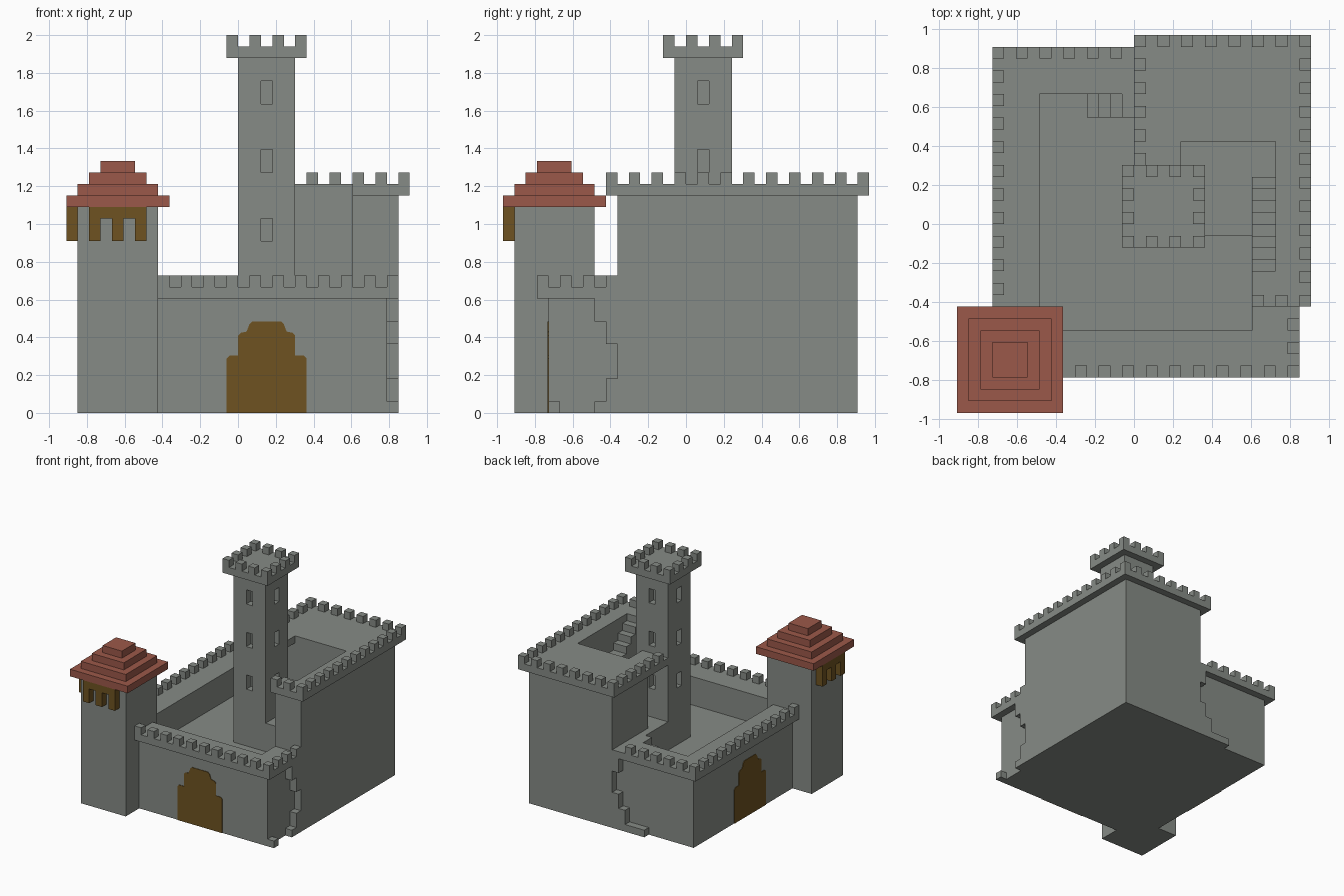
import bpy, bmesh
from mathutils import Matrix, Vector

if "Cube" in bpy.data.objects:
    bpy.data.objects.remove(bpy.data.objects["Cube"], do_unlink=True)

U = 2 / 33  # one block


def pt(i, j, k):
    return Vector(((i - 15) * U, (j - 16) * U, k * U))


def material(name, rgb):
    m = bpy.data.materials.new(name)
    m.use_nodes = True
    m.diffuse_color = (*rgb, 1)
    bsdf = m.node_tree.nodes["Principled BSDF"]
    bsdf.inputs["Base Color"].default_value = (*rgb, 1)
    bsdf.inputs["Roughness"].default_value = 0.9
    return m


STONE = material("grey stone", (0.24, 0.258, 0.236))
TILE = material("red roof tile", (0.33, 0.098, 0.067))
WOOD = material("brown wood", (0.158, 0.086, 0.015))


def finish(name, bm, mat):
    me = bpy.data.meshes.new(name)
    bm.to_mesh(me)
    bm.free()
    me.materials.append(mat)
    ob = bpy.data.objects.new(name, me)
    bpy.context.collection.objects.link(ob)
    return ob


def blocks(name, boxes, mat=STONE):
    """Object made of boxes (i0, i1, j0, j1, k0, k1) in block units."""
    bm = bmesh.new()
    for i0, i1, j0, j1, k0, k1 in boxes:
        a, b = pt(i0, j0, k0), pt(i1, j1, k1)
        bmesh.ops.create_cube(bm, size=1, matrix=Matrix.Translation((a + b) / 2)
                              @ Matrix.Diagonal((*(b - a), 1)))
    return finish(name, bm, mat)


def merlons(name, cells, k):
    blocks(name, [(i, i + 1, j, j + 1, k, k + 1) for i, j in sorted(set(cells))])


# Courtyard: raised floor, walls with walkways, and the platform by the hall
blocks("courtyard_floor", [(7, 25, 7, 27, 0, 7)])
blocks("courtyard_walls", [
    (4, 28, 4, 7, 0, 11),
    (4, 7, 7, 27, 0, 11),
    (4, 16, 27, 30, 0, 11),
    (25, 28, 7, 10, 0, 11),
])
blocks("hall_platform", [(15, 25, 15, 23, 7, 11), (15, 16, 23, 25, 7, 11),
                         (14, 16, 25, 27, 7, 11)])
blocks("courtyard_stairs", [(i, i + 1, 25, 27, 7, i - 3) for i in (11, 12, 13)])
blocks("courtyard_parapet", [
    (8, 28, 3, 4, 10, 11),
    (28, 29, 3, 10, 10, 11),
    (3, 4, 8, 31, 10, 11),
    (4, 16, 30, 31, 10, 11),
])
merlons("courtyard_merlons",
        [(i, 3) for i in range(8, 29, 2)] + [(28, j) for j in range(3, 10, 2)]
        + [(3, j) for j in range(8, 31, 2)] + [(i, 30) for i in range(3, 15, 2)], 11)

# Keep: back block and an L-shaped wing holding the stairs
blocks("keep_walls", [
    (16, 29, 23, 31, 0, 20),
    (27, 29, 10, 23, 0, 20),
    (25, 27, 10, 12, 0, 20),
    (25, 27, 20, 23, 0, 11),
])
blocks("keep_stairs", [(25, 27, j, j + 1, 0, 31 - j) for j in range(12, 20)])
blocks("keep_parapet", [
    (15, 30, 31, 32, 19, 20),
    (29, 30, 9, 31, 19, 20),
    (25, 29, 9, 10, 19, 20),
    (15, 16, 23, 31, 19, 20),
    (15, 19, 20, 23, 19, 20),
])
merlons("keep_merlons",
        [(i, 31) for i in range(15, 30, 2)] + [(29, j) for j in range(9, 32, 2)]
        + [(i, 9) for i in range(25, 30, 2)] + [(15, j) for j in range(21, 32, 2)], 20)

# Ragged stonework where the keep meets the lower walls
blocks("ragged_side_stones", [
    (28, 29, 8, 10, 8, 10),
    (28, 29, 9, 10, 6, 8),
    (28, 29, 9, 10, 1, 3),
    (28, 29, 8, 10, 0, 1),
    (28, 29, 4, 5, 0, 1),
])
blocks("ragged_back_stones", [
    (15, 16, 30, 31, 8, 10),
    (15, 16, 30, 31, 3, 5),
    (14, 16, 30, 31, 1, 3),
    (11, 16, 30, 31, 0, 1),
])

# Tall tower with window niches cut in every side
tower = blocks("tall_tower", [(15, 20, 15, 20, 7, 31)])
niches = []
for k in (15, 21, 27):
    niches += [(17, 18, 14.5, 16, k, k + 2), (17, 18, 19, 20.5, k, k + 2),
               (14.5, 16, 17, 18, k, k + 2), (19, 20.5, 17, 18, k, k + 2)]
cutter = blocks("window_cutter", niches)
cutter.hide_render = True
mod = tower.modifiers.new("windows", "BOOLEAN")
mod.operation, mod.solver, mod.object = "DIFFERENCE", "EXACT", cutter
graph = bpy.context.evaluated_depsgraph_get()
carved = bpy.data.meshes.new_from_object(tower.evaluated_get(graph))
tower.modifiers.clear()
tower.data = carved
bpy.data.objects.remove(cutter, do_unlink=True)

blocks("tall_tower_parapet", [(14, 21, 14, 21, 31, 32)])
merlons("tall_tower_merlons",
        [(i, j) for i in range(14, 21, 2) for j in range(14, 21, 2)
         if i in (14, 20) or j in (14, 20)], 32)

# Corner tower with stepped roof and two wooden galleries
blocks("corner_tower", [(1, 8, 1, 8, 0, 18)])
blocks("corner_tower_roof", [(n, 9 - n, n, 9 - n, 18 + n, 19 + n) for n in range(4)], TILE)
blocks("front_gallery", [(2, 7, 0, 1, 17, 18)]
       + [(i, i + 1, 0, 1, 15, 17) for i in (2, 4, 6)], WOOD)
blocks("side_gallery", [(0, 1, 2, 7, 17, 18)]
       + [(0, 1, j, j + 1, 15, 17) for j in (2, 4, 6)], WOOD)

# Arched gates: thin plates from a mirrored half profile (half width, height)
HALF = [(3.5, 0), (3.5, 4.75), (3.25, 5), (2.5, 5), (2.5, 6.75), (2.25, 7),
        (1.75, 7.1), (1.5, 7.75), (1.25, 8)]
OUTLINE = HALF + [(-w, h) for w, h in reversed(HALF)]


def gate(name, place):
    bm = bmesh.new()
    face = bm.faces.new([bm.verts.new(place(w, h, 0)) for w, h in OUTLINE])
    out = bmesh.ops.extrude_face_region(bm, geom=[face])["geom"]
    shift = place(0, 0, 0.08) - place(0, 0, 0)
    bmesh.ops.translate(bm, vec=shift, verts=[v for v in out if isinstance(v, bmesh.types.BMVert)])
    bmesh.ops.recalc_face_normals(bm, faces=bm.faces)
    finish(name, bm, WOOD)


gate("front_gate", lambda w, h, d: pt(17.5 + w, 4 - d, h))
gate("side_gate", lambda w, h, d: pt(4 - d, 17.5 + w, h))
